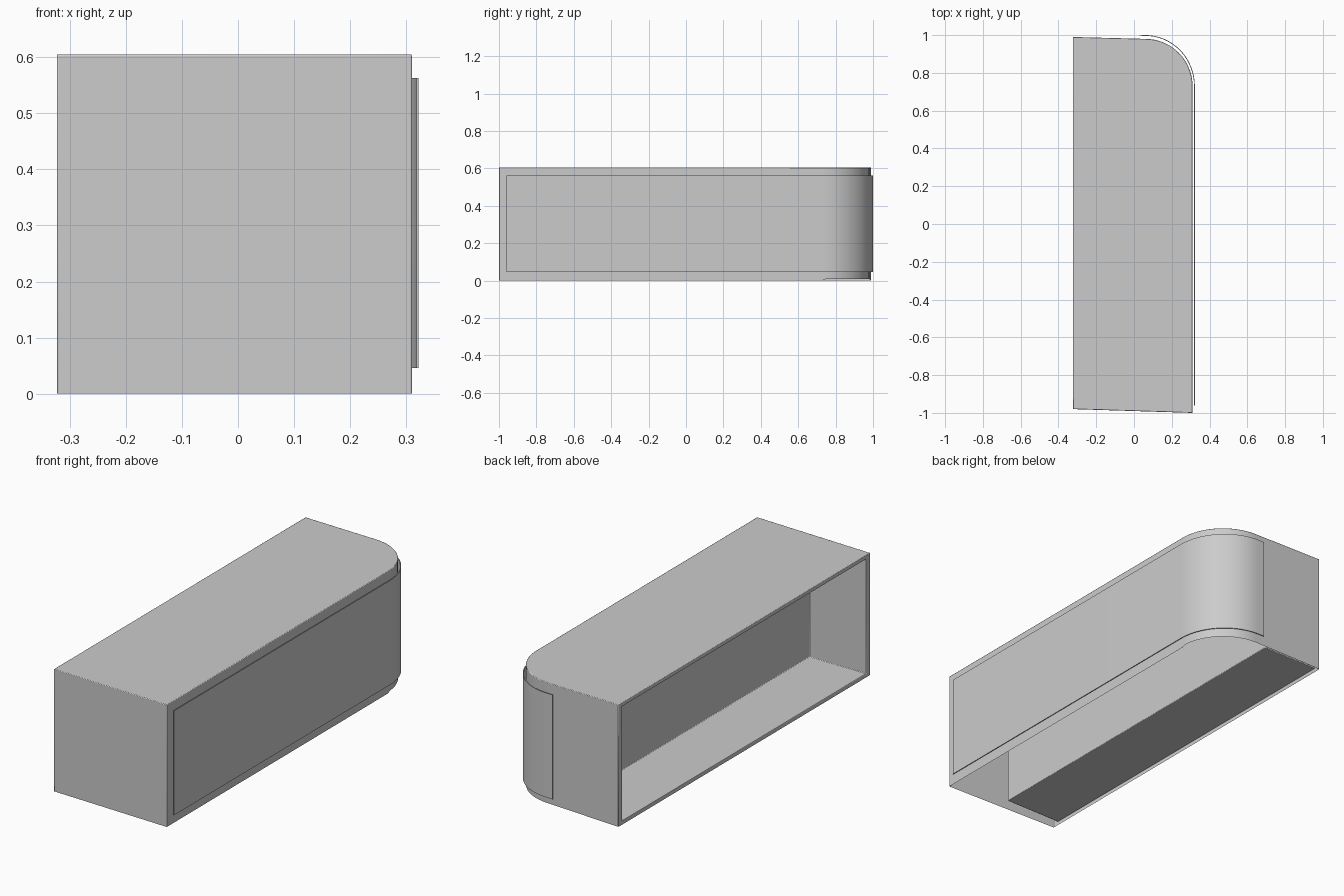
import bpy, bmesh
from math import sin, cos, pi

if "Cube" in bpy.data.objects:
    bpy.data.objects.remove(bpy.data.objects["Cube"])


def finish(name, bm, flip_fix=True):
    if flip_fix:
        bmesh.ops.recalc_face_normals(bm, faces=bm.faces)
    me = bpy.data.meshes.new(name)
    bm.to_mesh(me)
    bm.free()
    ob = bpy.data.objects.new(name, me)
    bpy.context.collection.objects.link(ob)
    return ob


def smooth(ob):
    bpy.ops.object.select_all(action='DESELECT')
    bpy.context.view_layer.objects.active = ob
    ob.select_set(True)
    bpy.ops.object.shade_smooth_by_angle(angle=0.5)


def arc(cx, cy, rx, ry, end=pi / 2, n=24):
    return [(cx + rx * cos(end * i / n), cy + ry * sin(end * i / n)) for i in range(n + 1)]


H, BACK = 0.605, -0.323

# Counter shell: top and outer walls, open underneath, with a recessed niche at the back
curve = arc(0.06, 0.73, 0.25, 0.25)
outline = [(BACK, -0.98), (0.31, -1.0)] + curve + [(BACK, 0.99)]
bm = bmesh.new()
top = [bm.verts.new((x, y, H)) for x, y in outline]
low = [bm.verts.new((x, y, 0.008 if (x, y) in curve[1:] else 0.0)) for x, y in outline]
bm.faces.new(top)
for i in range(len(outline) - 1):
    bm.faces.new((low[i], low[i + 1], top[i + 1], top[i]))


def ring(x):
    return [bm.verts.new((x, y, z)) for y, z in
            ((-0.95, 0.018), (0.96, 0.018), (0.96, 0.585), (-0.95, 0.585))]


# Rim and niche walls
outer = [low[0], low[-1], top[-1], top[0]]
mouth, deep = ring(BACK), ring(-0.012)
for a, b in ((outer, mouth), (mouth, deep)):
    for i in range(4):
        j = (i + 1) % 4
        bm.faces.new((a[i], a[j], b[j], b[i]))
bm.faces.new(deep)
shell = finish("counter_shell", bm)
bev = shell.modifiers.new("soft_edges", 'BEVEL')
bev.width = 0.003
bev.segments = 2
bev.limit_method = 'ANGLE'
bev.angle_limit = 0.6
smooth(shell)

# Thin front panel standing off the shell and wrapping the rounded corner
def panel_path(off):
    bend = arc(0.06, 0.73, 0.25 + off, 0.258 + off)
    return [(0.31 + off, -0.96)] + bend + [(0.03, 0.989 + off)]


bm = bmesh.new()
inner, face = panel_path(0.008), panel_path(0.012)
rows = [[bm.verts.new((x, y, z)) for x, y in path]
        for path, z in ((inner, 0.046), (face, 0.046), (face, 0.563), (inner, 0.563))]
for k in range(4):
    a, b = rows[k], rows[(k + 1) % 4]
    for i in range(len(a) - 1):
        bm.faces.new((a[i], a[i + 1], b[i + 1], b[i]))
for e in (0, -1):
    bm.faces.new([r[e] for r in rows])
smooth(finish("front_panel", bm))
